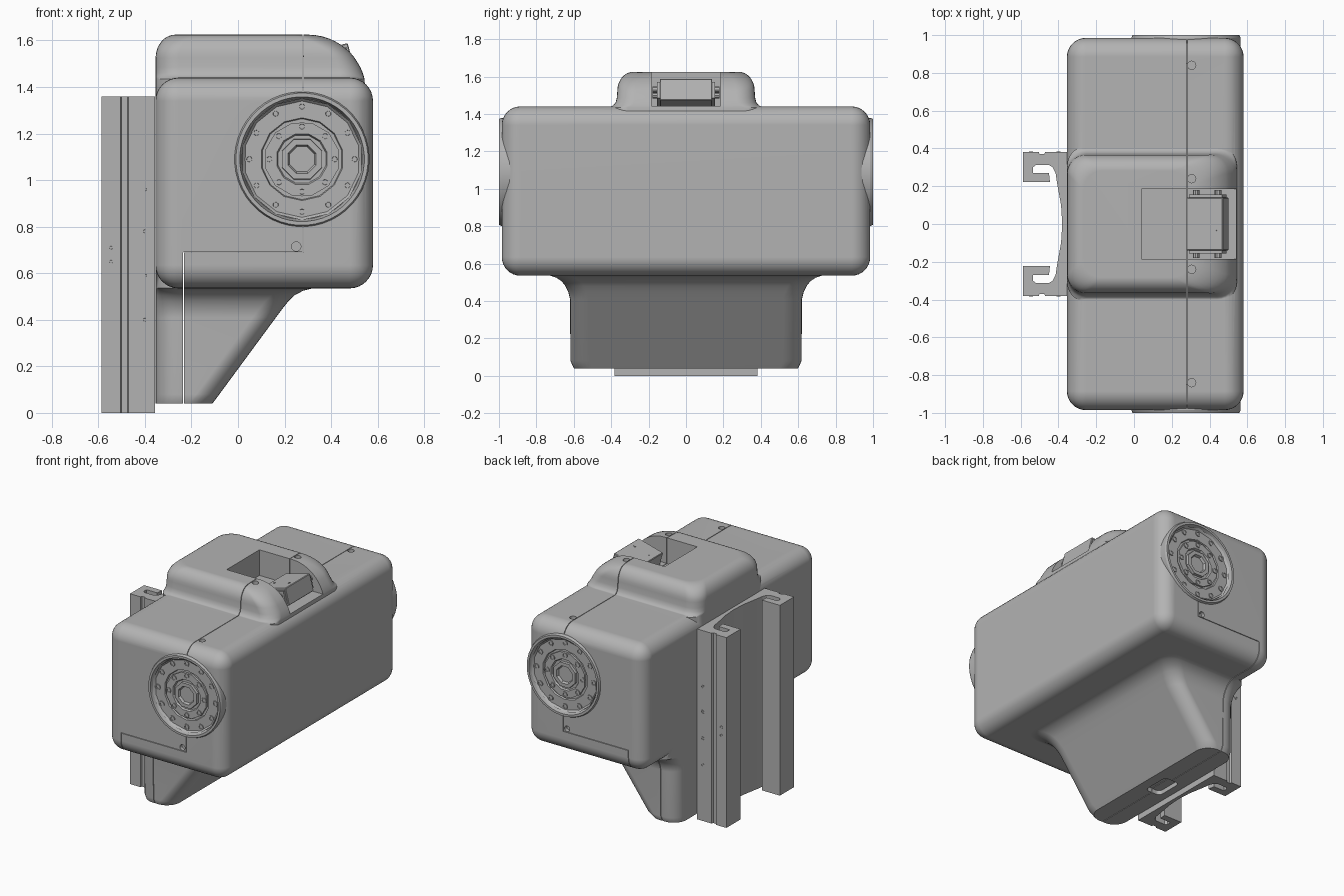
import bpy, bmesh, math
from mathutils import Matrix, Vector

cube = bpy.data.objects.get("Cube")
if cube:
    bpy.data.objects.remove(cube, do_unlink=True)

grey = bpy.data.materials.new("plain grey")
grey.use_nodes = True
grey.diffuse_color = (0.45, 0.45, 0.45, 1)
grey.node_tree.nodes["Principled BSDF"].inputs["Base Color"].default_value = (0.45, 0.45, 0.45, 1)


def finish(name, bm):
    bmesh.ops.recalc_face_normals(bm, faces=bm.faces)
    mesh = bpy.data.meshes.new(name)
    bm.to_mesh(mesh)
    bm.free()
    mesh.materials.append(grey)
    obj = bpy.data.objects.new(name, mesh)
    bpy.context.collection.objects.link(obj)
    return obj


def smooth(obj, angle=30):
    bpy.ops.object.select_all(action='DESELECT')
    obj.select_set(True)
    bpy.context.view_layer.objects.active = obj
    bpy.ops.object.shade_smooth_by_angle(angle=math.radians(angle))


def box(name, lo, hi, bevel=0, segments=6):
    lo, hi = Vector(lo), Vector(hi)
    bm = bmesh.new()
    bmesh.ops.create_cube(bm, size=1, matrix=Matrix.Translation((lo + hi) / 2) @ Matrix.Diagonal((*(hi - lo), 1)))
    if bevel:
        bmesh.ops.bevel(bm, geom=bm.edges[:], offset=bevel, segments=segments, profile=0.5, affect='EDGES')
    return finish(name, bm)


def skin(name, rings):
    """Bridge equal rings of points and cap both ends."""
    bm = bmesh.new()
    loops = [[bm.verts.new(p) for p in ring] for ring in rings]
    n = len(loops[0])
    for a, b in zip(loops, loops[1:]):
        for i in range(n):
            j = (i + 1) % n
            bm.faces.new((a[i], a[j], b[j], b[i]))
    bm.faces.new(loops[0])
    bm.faces.new(loops[-1])
    return finish(name, bm)


def rounded_ring(z, x0, x1, half_y, r, steps=7):
    ring = []
    corners = ((x1 - r, half_y - r), (x0 + r, half_y - r), (x0 + r, r - half_y), (x1 - r, r - half_y))
    for k, (cx, cy) in enumerate(corners):
        for i in range(steps + 1):
            a = math.pi / 2 * (k + i / steps)
            ring.append((cx + r * math.cos(a), cy + r * math.sin(a), z))
    return ring


def lathe(name, profile, segments, x, z, y=0, side=1):
    """Turn (radius, depth) points around an axis along y."""
    bm = bmesh.new()
    for i in range(segments):
        a = 2 * math.pi * (i + 0.5) / segments
        b = 2 * math.pi * (i + 1.5) / segments
        for (r, d), (s, e) in zip(profile, profile[1:]):
            quad = []
            for rad, dep, ang in ((r, d, a), (s, e, a), (s, e, b), (r, d, b)):
                p = Vector((x + rad * math.cos(ang), side * (y + dep), z + rad * math.sin(ang)))
                if p not in quad:
                    quad.append(p)
            if len(quad) > 2:
                bm.faces.new([bm.verts.new(p) for p in quad])
    bmesh.ops.remove_doubles(bm, verts=bm.verts, dist=0.00001)
    obj = finish(name, bm)
    smooth(obj, 20)
    return obj


def boolean(obj, other, operation):
    mod = obj.modifiers.new(operation.lower(), 'BOOLEAN')
    mod.operation, mod.object, mod.solver = operation, other, 'EXACT'
    bpy.context.view_layer.objects.active = obj
    bpy.ops.object.modifier_apply(modifier=mod.name)
    bpy.data.objects.remove(other, do_unlink=True)


# main housing
body = box("torso_housing", (-0.355, -0.985, 0.535), (0.58, 0.985, 1.44), 0.1, 8)

# raised top with a flared foot and rounded crown
hump_rings = []
for z, half in ((1.32, 0.41), (1.435, 0.41), (1.445, 0.39), (1.46, 0.377), (1.485, 0.37)):
    front = 0.3 + 0.25 * math.sqrt(1 - (max(z - 1.38, 0) / 0.245) ** 2)
    hump_rings.append(rounded_ring(z, -0.354, front, half, 0.1))
for i in range(9):
    a = math.pi / 2 * i / 8
    z = 1.525 + 0.1 * math.sin(a)
    front = 0.3 + 0.25 * math.sqrt(max(0, 1 - ((z - 1.38) / 0.245) ** 2))
    inset = 0.085 * (1 - math.cos(a))
    hump_rings.append(rounded_ring(z, -0.354 + inset, front, 0.367 - inset, 0.1))
boolean(body, skin("raised_top", hump_rings), 'UNION')

# tapering lower part
chin = [(0.04, -0.11, 0.6), (0.08, -0.08, 0.618), (0.41, 0.163, 0.62), (0.45, 0.193, 0.63),
        (0.48, 0.217, 0.645), (0.505, 0.243, 0.665), (0.525, 0.28, 0.695), (0.537, 0.33, 0.73), (0.65, 0.33, 0.73)]
boolean(body, skin("lower_taper", [rounded_ring(z, -0.354, x, h, 0.1) for z, x, h in chin]), 'UNION')

# pocket for the sensor, socket underneath and panel seams
cuts = [((0.04, -0.185, 1.442), (0.8, 0.185, 1.8)),
        ((0.278, -1.2, 0.69), (0.282, 1.2, 2)),
        ((-0.235, -1.2, 0.688), (0.282, 1.2, 0.692)),
        ((-0.237, -1.2, -0.1), (-0.233, 1.2, 0.69))]
for lo, hi in cuts:
    boolean(body, box("cutter", lo, hi), 'DIFFERENCE')
socket = [rounded_ring(z, -0.3, -0.18, 0.1, 0.03) for z in (-0.1, 0.07)]
boolean(body, skin("cutter", socket), 'DIFFERENCE')

# screw holes along the seams, and the round bores at both ends
for y, z in ((0.84, 1.44), (0.24, 1.625)):
    for s in (-1, 1):
        ring = [[(0.305 + 0.022 * math.cos(t * math.pi / 8), s * y + 0.022 * math.sin(t * math.pi / 8), h)
                 for t in range(16)] for h in (z - 0.025, z + 0.1)]
        boolean(body, skin("cutter", ring), 'DIFFERENCE')
for s in (-1, 1):
    for r, x, z, depth in ((0.02, 0.25, 0.715, 0.96), (0.275, 0.275, 1.09, 0.9)):
        plug = [(0, depth), (r, depth), (r, 1.1), (0, 1.1)]
        boolean(body, lathe("cutter", plug, 32, x, z, 0, s), 'DIFFERENCE')
smooth(body, 35)
normals = body.modifiers.new("weighted normals", 'WEIGHTED_NORMAL')
normals.keep_sharp = True

# shoulder joints: collar, stepped discs and bolts
bolt = [(0, -0.005), (0.02, -0.005), (0.02, 0.006), (0.012, 0.006), (0.011, 0.001), (0, 0.001)]
for s, label in ((-1, "front"), (1, "back")):
    collar = [(0, 0.85), (0.29, 0.85), (0.29, 0.985), (0.284, 1.0), (0.268, 1.0), (0.258, 0.96), (0, 0.96)]
    lathe(label + "_joint_collar", collar, 48, 0.275, 1.09, 0, s)
    outer = [(0, 0.95), (0.262, 0.95), (0.262, 0.985), (0.25, 0.972), (0.178, 0.972), (0.172, 0.955), (0, 0.955)]
    lathe(label + "_joint_outer_disc", outer, 14, 0.275, 1.09, 0, s)
    middle = [(0, 0.95), (0.162, 0.95), (0.162, 0.975), (0.112, 0.975), (0.106, 0.962), (0, 0.962)]
    lathe(label + "_joint_middle_disc", middle, 12, 0.275, 1.09, 0, s)
    centre = [(0, 0.95), (0.095, 0.95), (0.092, 0.98), (0.066, 0.98), (0.058, 0.963), (0, 0.963)]
    lathe(label + "_joint_centre", centre, 8, 0.275, 1.09, 0, s)
    for count, radius, y in ((12, 0.226, 0.972), (8, 0.14, 0.975)):
        for i in range(count):
            a = 2 * math.pi * i / count
            lathe(label + "_joint_bolt", bolt, 10, 0.275 + radius * math.cos(a), 1.09 + radius * math.sin(a), y, s)

# tilted sensor in the pocket, with side brackets and face screws
pivot = Matrix.Translation((0.39, 0, 1.505)) @ Matrix.Rotation(math.radians(-15), 4, 'Y')
sensor_parts = [box("sensor_body", (-0.1, -0.14, -0.06), (0.1, 0.14, 0.06), 0.004, 1)]
for s in (-1, 1):
    lo, hi = sorted((s * 0.14, s * 0.155))
    sensor_parts.append(box("sensor_bracket", (-0.09, lo, -0.045), (0.09, hi, 0.045)))
    for x in (-0.06, 0.06):
        sensor_parts.append(lathe("sensor_pin", [(0, 0), (0.018, 0), (0.018, 0.03), (0, 0.03)], 10, x, 0.01, 0.15, s))
    screw = lathe("sensor_screw", [(0, 0), (0.008, 0), (0.008, 0.003), (0, 0.003)], 8, s * 0.06, 0.04)
    screw.matrix_world = pivot @ Matrix.Translation((0, 0, 0.06)) @ Matrix.Rotation(math.pi / 2, 4, 'X')
for part in sensor_parts:
    part.matrix_world = pivot

# rear mounting rail: one mirrored hooked profile pulled upward
half = [(-0.38, 0), (-0.386, 0.1), (-0.408, 0.22), (-0.415, 0.27), (-0.43, 0.3), (-0.45, 0.312), (-0.52, 0.312),
        (-0.535, 0.3), (-0.535, 0.27), (-0.45, 0.27), (-0.445, 0.222), (-0.587, 0.222), (-0.587, 0.382),
        (-0.505, 0.382), (-0.5, 0.37), (-0.475, 0.37), (-0.47, 0.382), (-0.356, 0.382)]
outline = half + [(x, -y) for x, y in reversed(half[1:])]
skin("rear_rail", [[(x, y, z) for x, y in outline] for z in (0, 1.36)])
for s in (-1, 1):
    for x, z in ((-0.4, 0.4), (-0.4, 0.59), (-0.4, 0.78), (-0.4, 0.96), (-0.545, 0.65), (-0.545, 0.71)):
        lathe("rail_screw", [(r * 0.6, d * 0.5) for r, d in bolt], 10, x, z, 0.382, s)
